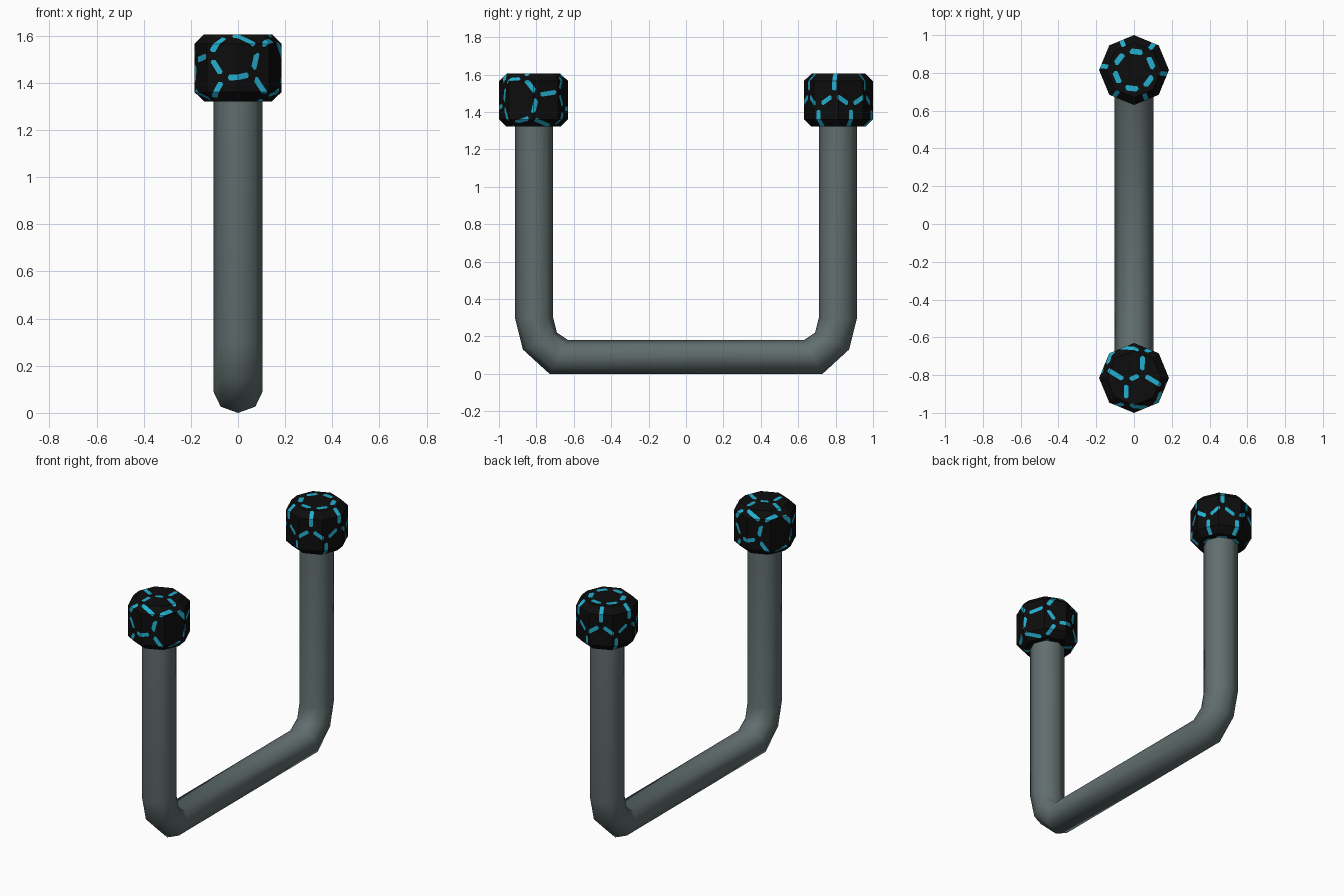
import bpy, bmesh, math
from itertools import combinations
from mathutils import Vector, Matrix

if "Cube" in bpy.data.objects:
    bpy.data.objects.remove(bpy.data.objects["Cube"])


def material(name, rgb):
    m = bpy.data.materials.new(name)
    m.diffuse_color = (*rgb, 1)
    m.use_nodes = True
    m.node_tree.nodes["Principled BSDF"].inputs["Base Color"].default_value = m.diffuse_color
    return m


GREY = material("steel grey", (0.12, 0.155, 0.155))
BLACK = material("matte black", (0.004, 0.004, 0.004))
CYAN = material("cyan lines", (0.016, 0.43, 0.63))


def add_object(name, bm, mats):
    bmesh.ops.recalc_face_normals(bm, faces=bm.faces)
    me = bpy.data.meshes.new(name)
    bm.to_mesh(me)
    bm.free()
    for m in mats:
        me.materials.append(m)
    ob = bpy.data.objects.new(name, me)
    bpy.context.collection.objects.link(ob)
    return ob


def skin(bm, rings):
    """Bridge a list of equal vertex loops and cap both ends."""
    loops = [[bm.verts.new(p) for p in r] for r in rings]
    n = len(loops[0])
    for a, b in zip(loops, loops[1:]):
        for i in range(n):
            j = (i + 1) % n
            bm.faces.new((a[i], a[j], b[j], b[i]))
    bm.faces.new(loops[0])
    bm.faces.new(loops[-1])


# U-shaped octagonal tube: (outer y, outer z, inner y, inner z) of each ring
half = [(0.915, 1.34, 0.71, 1.34), (0.915, 0.30, 0.71, 0.30),
        (0.872, 0.13, 0.69, 0.22), (0.73, 0.0, 0.63, 0.18)]
path = half + [(-a, b, -c, d) for a, b, c, d in reversed(half)]
rings = []
for oy, oz, iy, iz in path:
    outer, inner = Vector((0, oy, oz)), Vector((0, iy, iz))
    mid, arm = (outer + inner) / 2, (outer - inner) / 2
    rings.append([mid + arm * math.cos(k * math.pi / 4)
                  + Vector((0.104 * math.sin(k * math.pi / 4), 0, 0)) for k in range(8)])
bm = bmesh.new()
skin(bm, rings)
tube = add_object("u_tube", bm, [GREY])
bpy.context.view_layer.objects.active = tube
tube.select_set(True)
bpy.ops.object.shade_smooth_by_angle(angle=math.radians(60))
tube.select_set(False)


def cell_centres(axis, side, spin):
    """Two hexagon poles and two staggered rows of six pentagons."""
    up = axis.cross(side)
    cells = [axis, -axis]
    th = math.radians(69)
    for s, off in ((1, 30), (-1, 0)):
        for k in range(6):
            a = math.radians(spin + off + 60 * k)
            cells.append(axis * (s * math.cos(th))
                         + (side * math.cos(a) + up * math.sin(a)) * math.sin(th))
    return cells


def knob(name, y, axis, side, spin):
    profile = [(0.144, -0.142), (0.185, -0.102), (0.185, 0.102), (0.144, 0.142)]
    bm = bmesh.new()
    skin(bm, [[Vector((r * math.cos(k * math.pi / 4), r * math.sin(k * math.pi / 4), z))
               for k in range(8)] for r, z in profile])
    bmesh.ops.recalc_face_normals(bm, faces=bm.faces)
    bmesh.ops.triangulate(bm, faces=[f for f in bm.faces if len(f.verts) > 4])
    bmesh.ops.subdivide_edges(bm, edges=bm.edges[:], cuts=4, use_grid_fill=True)
    cells = cell_centres(axis, side, spin)

    def nearest(p):
        return sorted(range(len(cells)), key=lambda i: -cells[i].dot(p))

    width, gap = 0.012, 0.016
    # cut both borders of every line between neighbouring cells
    for a, b in combinations(range(len(cells)), 2):
        n = cells[a] - cells[b]
        if n.length > 1.45:
            continue
        n.normalize()
        for d in (-gap, -width, width, gap):
            faces = [f for f in bm.faces
                     if {a, b} <= set(nearest(f.calc_center_median())[:3])]
            geom = faces + list({e for f in faces for e in f.edges}) \
                + list({v for f in faces for v in f.verts})
            if faces:
                bmesh.ops.bisect_plane(bm, geom=geom, plane_co=n * d, plane_no=n, dist=1e-5)
    # colour the line strips, leaving short breaks at the joints
    for f in bm.faces:
        p = f.calc_center_median()
        i, j, k = nearest(p)[:3]
        near = (cells[i] - cells[j]).normalized().dot(p) < width
        clear = (cells[j] - cells[k]).normalized().dot(p) > gap
        f.material_index = int(near and clear)
    bmesh.ops.translate(bm, verts=bm.verts, vec=(0, y, 1.463))
    add_object(name, bm, [BLACK, CYAN])


# Chamfered octagonal knobs on the tube ends
knob("back_knob", 0.815, Vector((0, 0, 1)), Vector((1, 0, 0)), -7)
pole = Vector((0.854, -0.52, 0)).normalized()
knob("front_knob", -0.815, pole, Vector((-pole.y, pole.x, 0)), 14)
